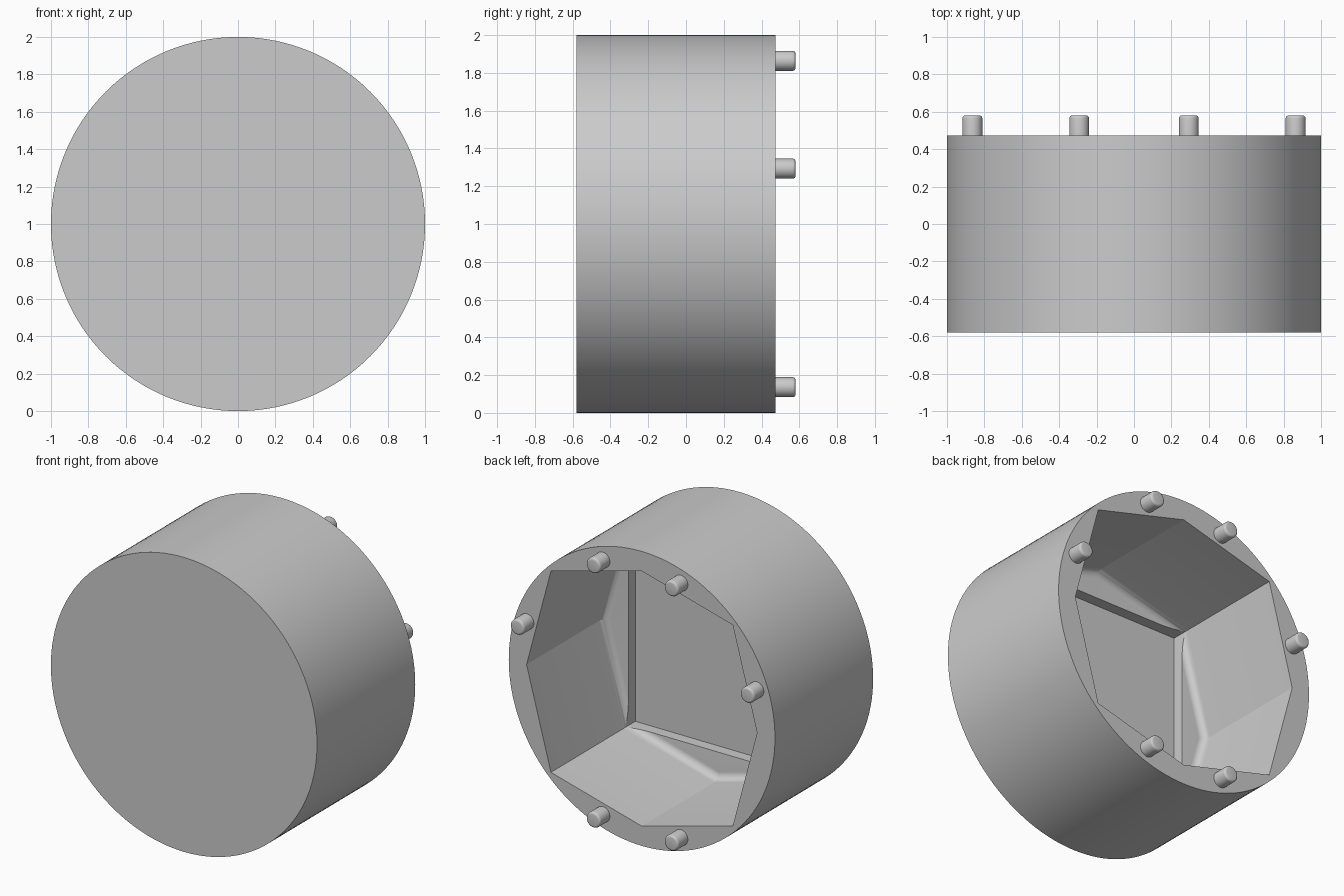
import bpy, bmesh
from math import sin, cos, pi, radians

cube = bpy.data.objects.get("Cube")
if cube:
    bpy.data.objects.remove(cube, do_unlink=True)

FRONT, RIM, PEG_END = -0.58, 0.474, 0.58
LEDGE, FLOOR = RIM - 0.83, RIM - 0.905
FILLET = 0.05
APOTHEM = 0.8365

grey = bpy.data.materials.new("light_grey")
grey.use_nodes = True
grey.diffuse_color = (0.6, 0.6, 0.6, 1)
grey.node_tree.nodes["Principled BSDF"].inputs["Base Color"].default_value = (0.6, 0.6, 0.6, 1)


def circle(radius, sides):
    return [(radius * cos(2 * pi * i / sides), radius * sin(2 * pi * i / sides)) for i in range(sides)]


def loft(name, outline, rings, x=0, z=0):
    """Closed solid along y from an xz outline and (y, scale) rings."""
    bm = bmesh.new()
    loops = [[bm.verts.new((x + px * s, y, 1 + z + pz * s)) for px, pz in outline] for y, s in rings]
    n = len(outline)
    for a, b in zip(loops, loops[1:]):
        for i in range(n):
            bm.faces.new((a[i], a[(i + 1) % n], b[(i + 1) % n], b[i]))
    bm.faces.new(loops[0])
    bm.faces.new(loops[-1])
    bmesh.ops.recalc_face_normals(bm, faces=bm.faces)
    mesh = bpy.data.meshes.new(name)
    bm.to_mesh(mesh)
    bm.free()
    mesh.materials.append(grey)
    obj = bpy.data.objects.new(name, mesh)
    bpy.context.collection.objects.link(obj)
    return obj


def select(obj):
    bpy.ops.object.select_all(action='DESELECT')
    obj.select_set(True)
    bpy.context.view_layer.objects.active = obj


def smooth(obj):
    select(obj)
    bpy.ops.object.shade_smooth_by_angle(angle=radians(25))


# Round housing
body = loft("housing", circle(1, 128), [(FRONT, 1), (RIM, 1)])

# Eight-sided pocket, filleted where its walls meet the ledge
octagon = [(r * cos(i * pi / 4), r * sin(i * pi / 4))
           for i in range(8)
           for r in [APOTHEM / cos(radians(30 if i % 2 else 15))]]
rings = [(RIM + 0.1, 1)]
for k in range(9):
    t = k / 8 * pi / 2
    rings.append((LEDGE + FILLET * (1 - sin(t)), 1 - FILLET * (1 - cos(t)) / APOTHEM))
pocket = loft("pocket_cutter", octagon, rings)

# Square recess in the pocket floor
h = 0.682
square = [(h, h), (-h, h), (-h, -h), (h, -h)]
recess = loft("recess_cutter", square, [(RIM + 0.15, 1), (FLOOR, 1)])

for cutter in (pocket, recess):
    cutter.hide_render = True
    mod = body.modifiers.new("cut", 'BOOLEAN')
    mod.operation = 'DIFFERENCE'
    mod.solver = 'EXACT'
    mod.object = cutter
    select(body)
    bpy.ops.object.modifier_apply(modifier=mod.name)
    bpy.data.objects.remove(cutter, do_unlink=True)
smooth(body)

# Six locating pegs with rounded tips
R, TIP = 0.053, 0.015
peg_rings = [(RIM - 0.01, 1)]
for k in range(5):
    t = k / 4 * pi / 2
    peg_rings.append((PEG_END - TIP * (1 - sin(t)), 1 - TIP * (1 - cos(t)) / R))
NEAR, FAR = 0.293, 0.864
for side, label in ((1, "left"), (-1, "right")):
    for place, px, pz in (("top", NEAR, FAR), ("side", FAR, NEAR), ("bottom", NEAR, -FAR)):
        smooth(loft(f"{place}_peg_{label}", circle(R, 32), peg_rings, side * px, pz))
